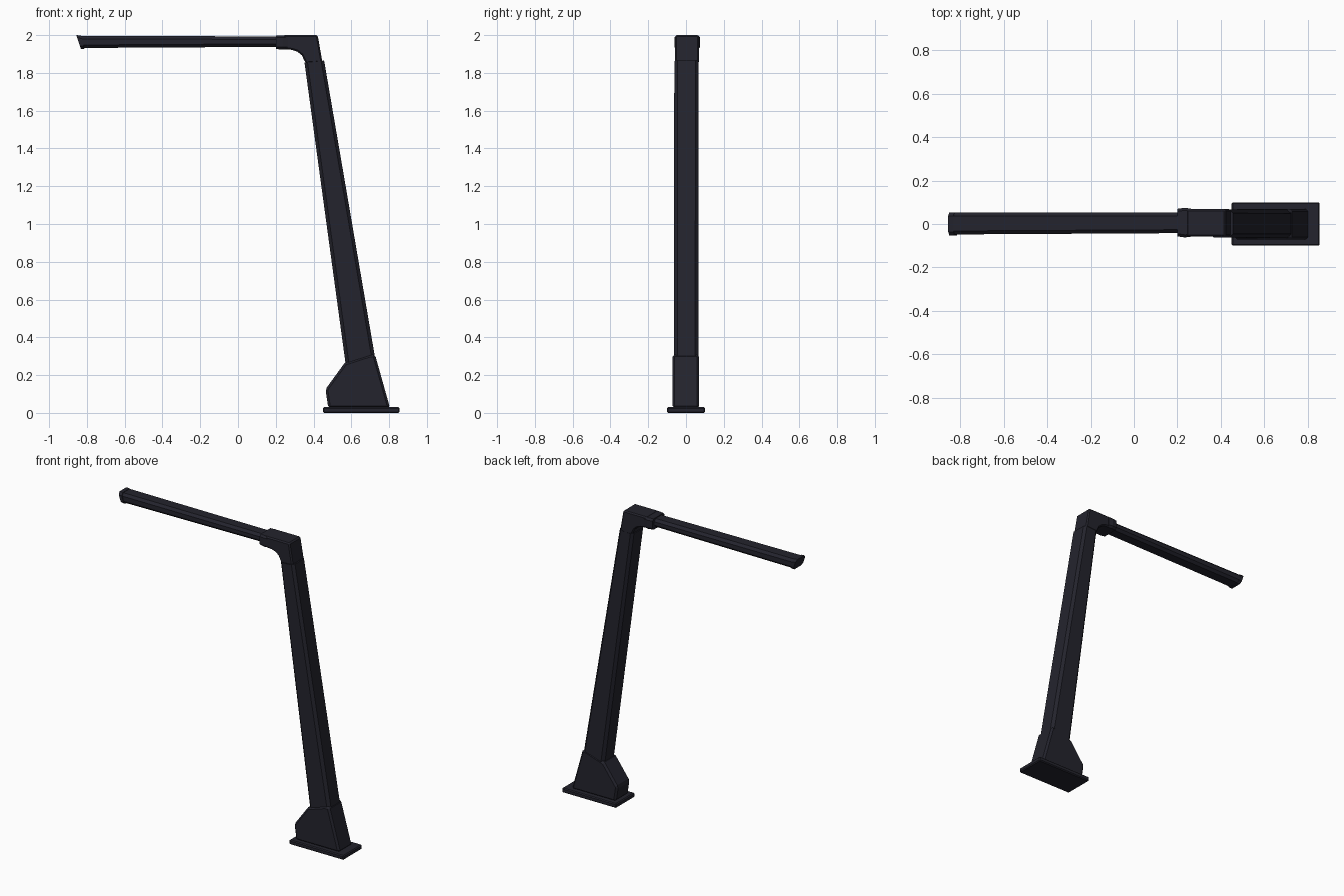
import bpy, bmesh

if "Cube" in bpy.data.objects:
    bpy.data.objects.remove(bpy.data.objects["Cube"])

paint = bpy.data.materials.new("dark slate paint")
paint.diffuse_color = (0.017, 0.017, 0.026, 1)
paint.use_nodes = True
paint.node_tree.nodes["Principled BSDF"].inputs["Base Color"].default_value = paint.diffuse_color


def finish(name, bm, bevel=0.0):
    bmesh.ops.recalc_face_normals(bm, faces=bm.faces)
    me = bpy.data.meshes.new(name)
    bm.to_mesh(me)
    bm.free()
    me.materials.append(paint)
    ob = bpy.data.objects.new(name, me)
    bpy.context.collection.objects.link(ob)
    if bevel:
        mod = ob.modifiers.new("edge_bevel", 'BEVEL')
        mod.width = bevel
        mod.segments = 1
        mod.limit_method = 'ANGLE'
        mod.angle_limit = 0.75
    return ob


def prism(name, profile, y0, y1, bevel=0.0):
    """Side profile (x, z) extruded across the width."""
    bm = bmesh.new()
    face = bm.faces.new([bm.verts.new((x, y0, z)) for x, z in profile])
    new = bmesh.ops.extrude_face_region(bm, geom=[face])["geom"]
    bmesh.ops.translate(bm, vec=(0, y1 - y0, 0),
                        verts=[v for v in new if isinstance(v, bmesh.types.BMVert)])
    return finish(name, bm, bevel)


def loft(name, sections):
    """Chamfered boxes joined in a row; section = (inner xz, outer xz, y0, y1, chamfer)."""
    bm = bmesh.new()
    rings = []
    for (ax, az), (bx, bz), y0, y1, c in sections:
        t = c / ((bx - ax) ** 2 + (bz - az) ** 2) ** 0.5
        ring = [(0, y0 + c), (t, y0), (1 - t, y0), (1, y0 + c),
                (1, y1 - c), (1 - t, y1), (t, y1), (0, y1 - c)]
        rings.append([bm.verts.new((ax + (bx - ax) * s, y, az + (bz - az) * s))
                      for s, y in ring])
    for r, q in zip(rings, rings[1:]):
        for i in range(8):
            j = (i + 1) % 8
            bm.faces.new((r[i], r[j], q[j], q[i]))
    bm.faces.new(rings[0])
    bm.faces.new(rings[-1])
    return finish(name, bm)


# Floor plate and angled foot
prism("base_plate", [(0.45, 0), (0.855, 0), (0.855, 0.03), (0.45, 0.03)],
      -0.10, 0.10, 0.006)
prism("foot", [(0.478, 0.025), (0.805, 0.025), (0.725, 0.31), (0.695, 0.307),
               (0.565, 0.265), (0.463, 0.125)], -0.072, 0.07, 0.012)

# Leaning, tapered post
loft("post", [((0.575, 0.22), (0.738, 0.22), -0.064, 0.066, 0.018),
              ((0.352, 1.855), (0.456, 1.865), -0.062, 0.066, 0.016)])

# Curved elbow with the sleeve that holds the arm
prism("elbow", [(0.36, 1.85), (0.447, 1.856), (0.428, 1.965), (0.422, 2.0),
                (0.24, 2.0), (0.24, 1.926), (0.285, 1.922), (0.315, 1.912),
                (0.338, 1.893), (0.35, 1.868)], -0.058, 0.068, 0.008)
loft("arm_sleeve", [((0.20, 1.926), (0.20, 1.999), -0.057, 0.07, 0.012),
                    ((0.235, 1.924), (0.235, 1.999), -0.062, 0.075, 0.012),
                    ((0.265, 1.924), (0.265, 1.999), -0.058, 0.07, 0.012)])

# Horizontal arm and its slanted end cap
loft("arm", [((-0.825, 1.932), (-0.835, 1.996), -0.048, 0.052, 0.016),
             ((0.22, 1.938), (0.22, 1.993), -0.042, 0.052, 0.016)])
loft("arm_end_cap", [((-0.832, 1.927), (-0.856, 2.0), -0.052, 0.053, 0.016),
                     ((-0.812, 1.928), (-0.832, 1.998), -0.052, 0.053, 0.016)])
